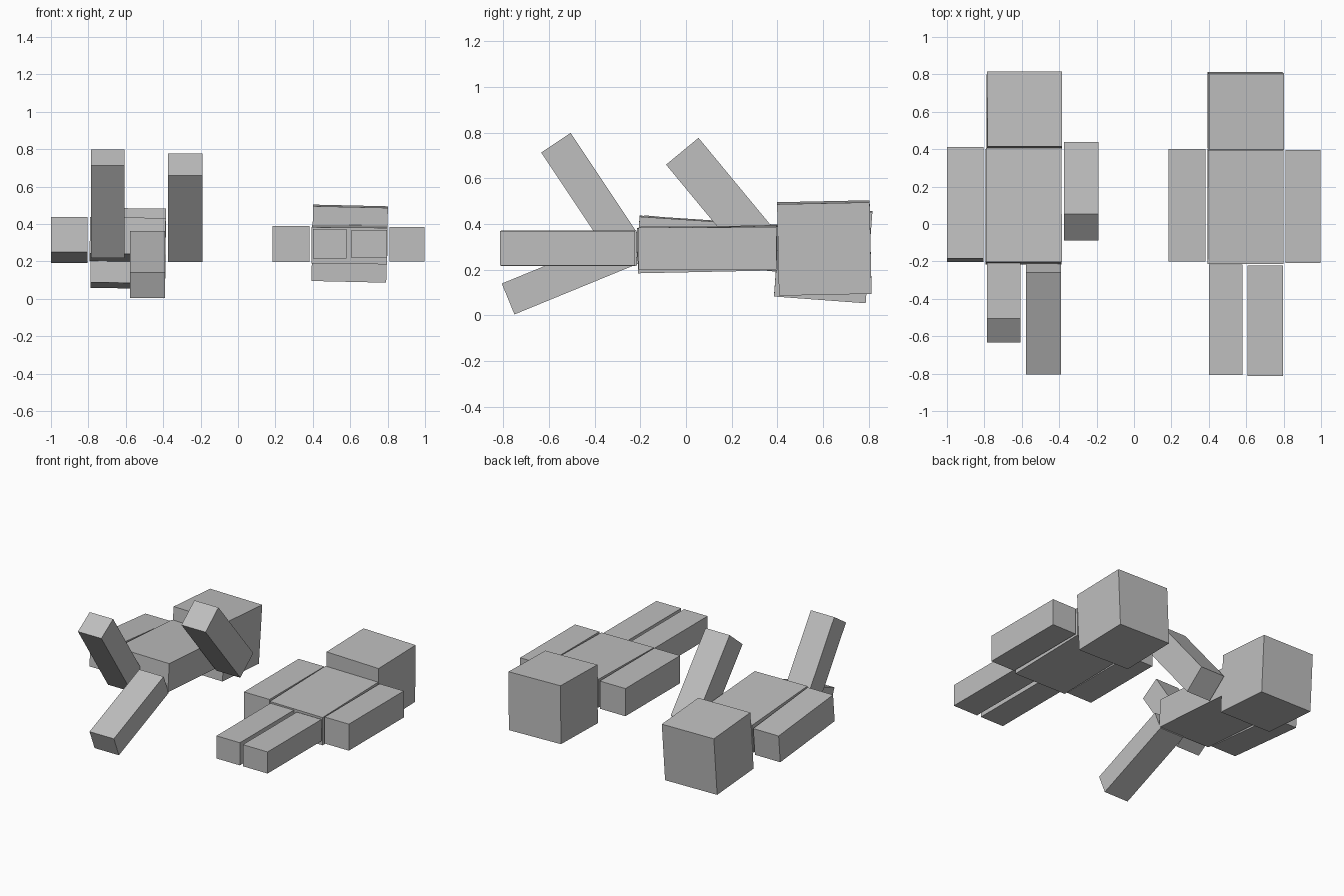
import bpy
from math import radians

cube = bpy.data.objects.get("Cube")
if cube:
    bpy.data.objects.remove(cube, do_unlink=True)

grey = bpy.data.materials.new("plain grey")
grey.use_nodes = True
colour = (0.52, 0.52, 0.52, 1)
grey.diffuse_color = colour
grey.node_tree.nodes["Principled BSDF"].inputs["Base Color"].default_value = colour


def block(name, centre, size, pitch=0, roll=0):
    """A box tilted about x (pitch) and y (roll), in degrees."""
    bpy.ops.mesh.primitive_cube_add(size=1, location=centre)
    part = bpy.context.object
    part.name = name
    part.scale = size
    part.rotation_euler = (radians(pitch), radians(roll), 0)
    part.data.materials.append(grey)
    return part


# Posed figure: one arm and one leg raised, the other leg lowered
block("posed_body", (-0.59, 0.095, 0.317), (0.405, 0.61, 0.195), -3.8, 0.7)
block("posed_head", (-0.587, 0.60, 0.27), (0.40, 0.402, 0.40), -4.2, 0.7)
block("posed_right_arm", (-0.903, 0.105, 0.315), (0.195, 0.60, 0.19), -5.5)
block("posed_left_arm", (-0.281, 0.175, 0.487), (0.185, 0.60, 0.184), -50.4)
block("posed_right_leg", (-0.696, -0.404, 0.508), (0.18, 0.595, 0.155), -56.3)
block("posed_left_leg", (-0.483, -0.505, 0.184), (0.187, 0.59, 0.146), 22.3)

# Resting figure: limbs straight
block("resting_body", (0.596, 0.093, 0.29), (0.405, 0.61, 0.195), 1.2, 0.5)
block("resting_head", (0.597, 0.605, 0.295), (0.40, 0.405, 0.40), 1.2, 1.3)
block("resting_right_arm", (0.284, 0.10, 0.292), (0.197, 0.60, 0.192))
block("resting_left_arm", (0.904, 0.094, 0.292), (0.186, 0.604, 0.184))
block("resting_right_leg", (0.49, -0.512, 0.294), (0.18, 0.592, 0.157))
block("resting_left_leg", (0.702, -0.518, 0.294), (0.19, 0.592, 0.15))
